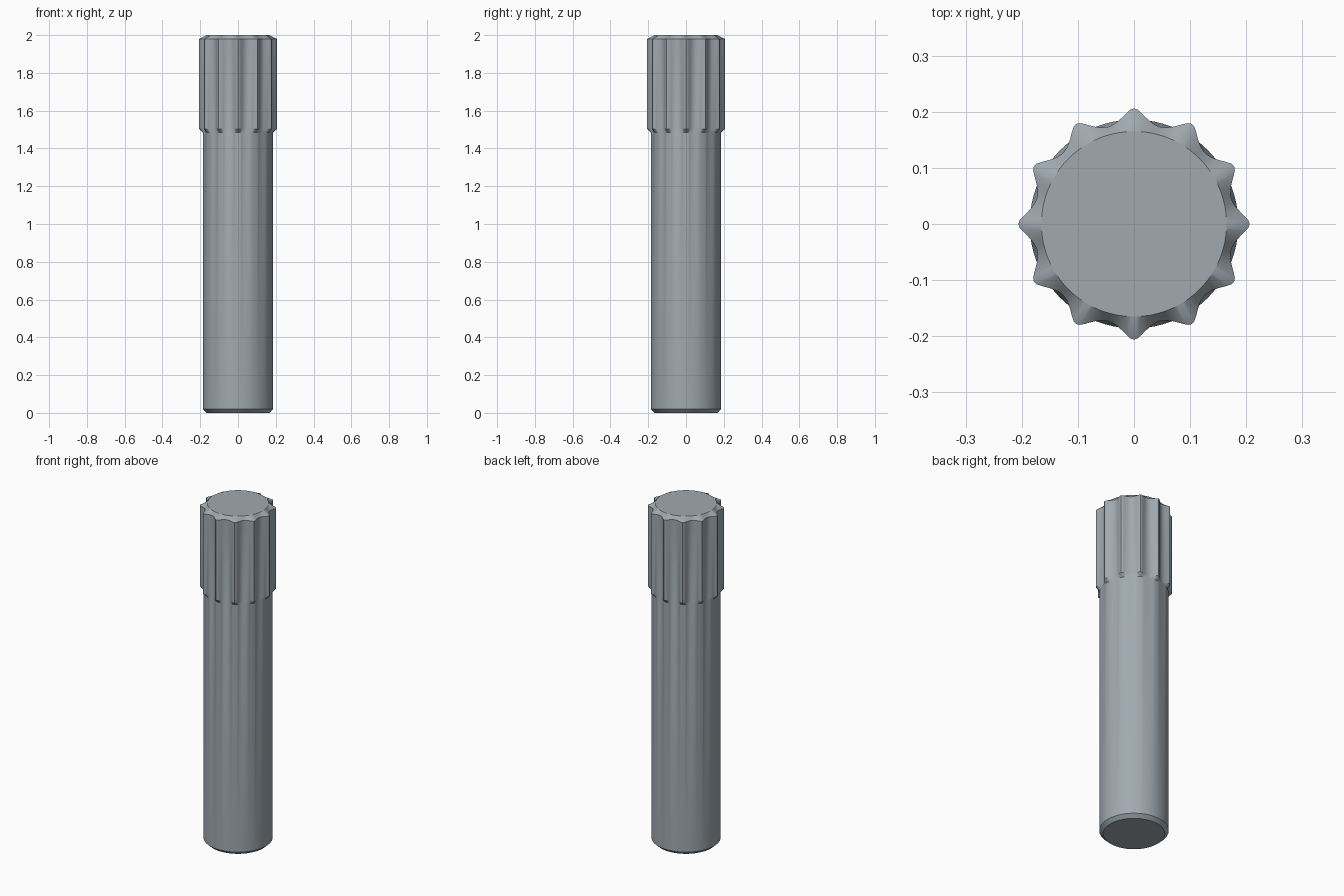
import bpy, bmesh, math

if "Cube" in bpy.data.objects:
    bpy.data.objects.remove(bpy.data.objects["Cube"])

TEETH = 12
STEP = 2 * math.pi / TEETH
# Half-tooth outline: (angle from the tip in degrees, radius)
HALF = [(0, 0.206), (1.8, 0.204), (3.6, 0.199), (6, 0.192),
        (8.5, 0.186), (11.5, 0.181), (15, 0.179)]
TOOTH = [(-a, r) for a, r in HALF[-2:0:-1]] + HALF

steel = bpy.data.materials.new("grey steel")
steel.diffuse_color = (0.35, 0.40, 0.435, 1)
steel.use_nodes = True
steel.node_tree.nodes["Principled BSDF"].inputs["Base Color"].default_value = steel.diffuse_color

# All angles and toothed radii around the shaft
outline = [(t * STEP + math.radians(a), r) for t in range(TEETH) for a, r in TOOTH]


def ring(bm, z, radius=None):
    """Ring of vertices, round if a radius is given, otherwise toothed."""
    return [bm.verts.new(((radius or r) * math.cos(a), (radius or r) * math.sin(a), z))
            for a, r in outline]


bm = bmesh.new()
rings = [
    ring(bm, 0.0, 0.165),     # bottom chamfer
    ring(bm, 0.02, 0.186),
    ring(bm, 1.485, 0.186),   # plain shaft ends
    ring(bm, 1.503),          # toothed head
    ring(bm, 1.98),
    ring(bm, 2.0, 0.165),     # top chamfer
]
n = len(outline)
for low, high in zip(rings, rings[1:]):
    for i in range(n):
        j = (i + 1) % n
        bm.faces.new((low[i], low[j], high[j], high[i]))
# End caps
bm.faces.new(rings[0][::-1])
bm.faces.new(rings[-1])
bm.normal_update()

mesh = bpy.data.meshes.new("splined_shaft")
bm.to_mesh(mesh)
bm.free()
mesh.materials.append(steel)
shaft = bpy.data.objects.new("splined_shaft", mesh)
bpy.context.collection.objects.link(shaft)

# Smooth sides, crisp chamfers
bpy.context.view_layer.objects.active = shaft
shaft.select_set(True)
bpy.ops.object.shade_smooth_by_angle(angle=math.radians(30))
